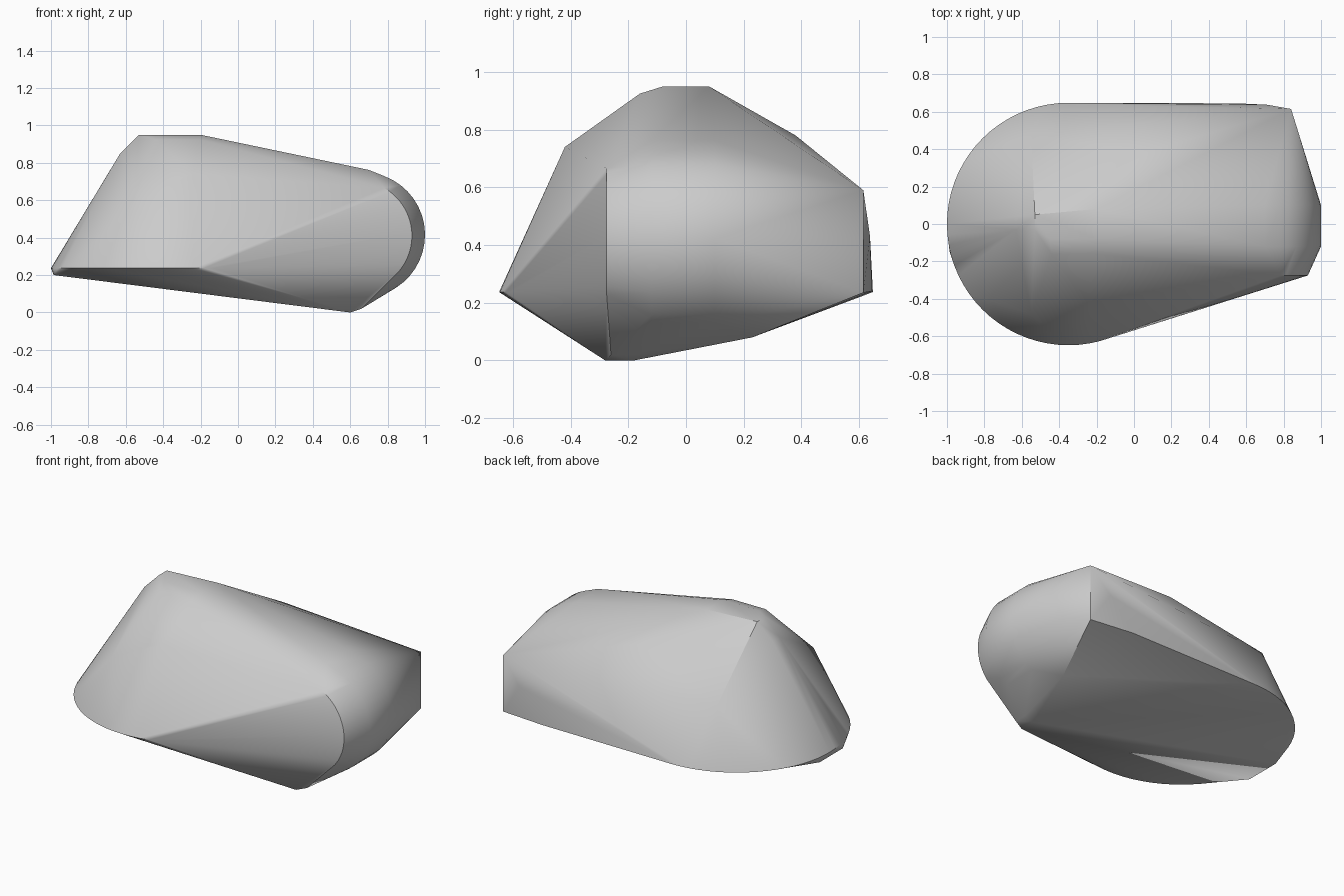
import bpy, bmesh
from math import cos, sin, radians, pi

cube = bpy.data.objects.get("Cube")
if cube:
    bpy.data.objects.remove(cube, do_unlink=True)

grey = bpy.data.materials.new("plain grey")
grey.use_nodes = True
colour = (0.6, 0.6, 0.6, 1)
grey.diffuse_color = colour
grey.node_tree.nodes["Principled BSDF"].inputs["Base Color"].default_value = colour


def arc_xz(cx, cz, r, y, start, end, steps):
    """Points of an upright arc lying in a plane of constant y."""
    angles = [radians(start + (end - start) * i / steps) for i in range(steps + 1)]
    return [(cx + r * cos(a), y, cz + r * sin(a)) for a in angles]


# Round rim at the low end
points = [(-0.35 + 0.65 * cos(a), 0.648 * sin(a), 0.237)
          for a in (2 * pi * i / 72 for i in range(72))]
points += [(-0.985, -0.15, 0.2), (-0.985, 0.08, 0.2)]

# Rounded nose at the other end
for y in (-0.12, 0.1):
    points += arc_xz(0.665, 0.415, 0.335, y, -58, 78, 16)
    points.append((0.7, y, 0.762))
points += arc_xz(0.635, 0.41, 0.295, -0.275, -38, 60, 14)

# Crown
points += [(-0.53, -0.03, 0.95), (-0.53, 0.05, 0.95), (-0.45, -0.08, 0.95),
           (-0.2, -0.08, 0.95), (-0.2, 0.08, 0.95),
           (-0.63, -0.03, 0.85), (-0.63, 0.04, 0.85),
           (-0.44, -0.16, 0.925), (-0.21, -0.16, 0.925)]

# Shoulders
points += [(-0.55, -0.48, 0.59), (-0.55, 0.48, 0.59),
           (-0.33, -0.43, 0.71), (-0.24, -0.42, 0.74), (0.05, 0.38, 0.78)]

# Back wall and its upright corner
points += [(0.84, 0.615, 0.59), (0.84, 0.615, 0.235),
           (0.71, 0.638, 0.43), (0.55, 0.645, 0.24)]

# Lowest edge
points += [(0.6, -0.28, 0), (0.6, -0.18, 0), (0.66, -0.26, 0.02),
           (0.66, -0.18, 0.02), (0.72, 0.23, 0.08)]

# Wrap the outline points in one tight skin
bm = bmesh.new()
for p in points:
    bm.verts.new(p)
bmesh.ops.convex_hull(bm, input=bm.verts[:], use_existing_faces=False)
loose = [v for v in bm.verts if not v.link_faces]
bmesh.ops.delete(bm, geom=loose, context='VERTS')
bmesh.ops.remove_doubles(bm, verts=bm.verts[:], dist=0.002)
bmesh.ops.recalc_face_normals(bm, faces=bm.faces[:])

mesh = bpy.data.meshes.new("faceted_body")
bm.to_mesh(mesh)
bm.free()
mesh.materials.append(grey)
body = bpy.data.objects.new("faceted_body", mesh)
bpy.context.collection.objects.link(body)

bpy.ops.object.select_all(action='DESELECT')
body.select_set(True)
bpy.context.view_layer.objects.active = body
bpy.ops.object.shade_smooth_by_angle(angle=radians(30))
